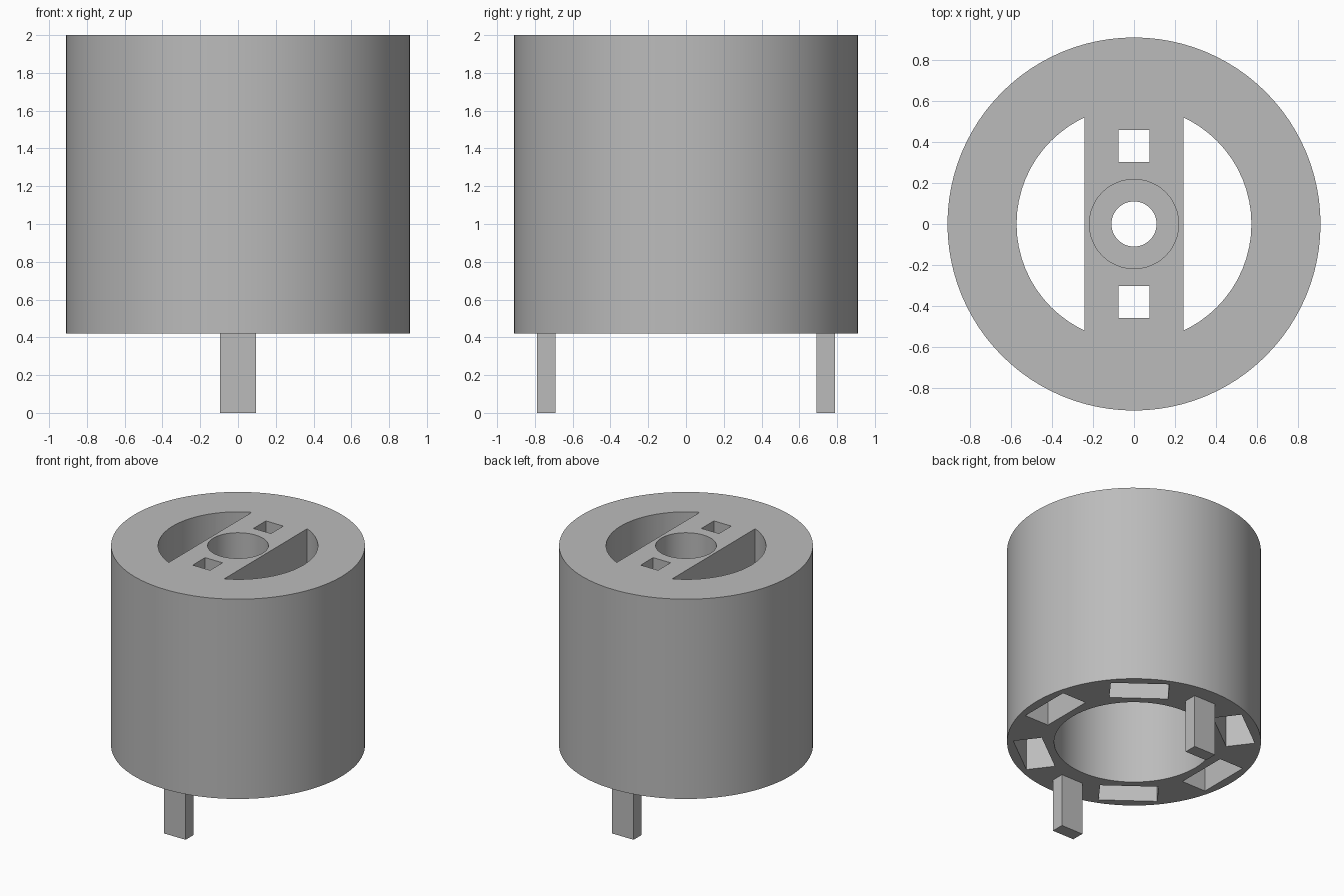
import bpy
from math import radians, sin, cos

cube = bpy.data.objects.get("Cube")
if cube:
    bpy.data.objects.remove(cube, do_unlink=True)

BOTTOM, TOP = 0.42, 2.0
BRIDGE_BOTTOM = 1.4

grey = bpy.data.materials.new("plain grey")
grey.use_nodes = True
grey.diffuse_color = (0.5, 0.5, 0.5, 1)
grey.node_tree.nodes["Principled BSDF"].inputs["Base Color"].default_value = (0.5, 0.5, 0.5, 1)


def finish(ob, name):
    ob.name = name
    ob.data.materials.append(grey)
    return ob


def cylinder(name, radius, z0, z1, sides=64):
    bpy.ops.mesh.primitive_cylinder_add(vertices=sides, radius=radius, depth=z1 - z0,
                                        location=(0, 0, (z0 + z1) / 2))
    return finish(bpy.context.object, name)


def box(name, x, y, size_x, size_y, z0, z1, turn=0):
    bpy.ops.mesh.primitive_cube_add(size=1, location=(x, y, (z0 + z1) / 2), rotation=(0, 0, turn))
    ob = bpy.context.object
    ob.scale = (size_x, size_y, z1 - z0)
    bpy.ops.object.transform_apply(location=False, rotation=False, scale=True)
    return finish(ob, name)


def cut(target, cutter):
    mod = target.modifiers.new("cut", 'BOOLEAN')
    mod.operation = 'DIFFERENCE'
    mod.solver = 'EXACT'
    mod.object = cutter
    bpy.context.view_layer.objects.active = target
    bpy.ops.object.modifier_apply(modifier=mod.name)
    bpy.data.objects.remove(cutter, do_unlink=True)


# Drum with a bore that leaves a bridge across the top
body = cylinder("drum_body", 0.91, BOTTOM, TOP, 96)
bore = cylinder("bore_cutter", 0.573, 0.2, 2.2)
cut(bore, box("bridge_space", 0, 0, 0.485, 2, BRIDGE_BOTTOM, 2.5))
cut(body, bore)

# Stepped centre hole and two square holes in the bridge
cut(body, cylinder("counterbore_cutter", 0.218, 1.6, 2.2, 48))
cut(body, cylinder("shaft_cutter", 0.11, 1.2, 1.8, 48))
for side in (-1, 1):
    cut(body, box("square_cutter", 0, side * 0.38, 0.152, 0.155, 1.2, 2.2))

# Six rectangular pockets in the underside of the wall
for angle in (0, 53, 127, 180, 233, 307):
    a = radians(angle)
    cut(body, box("pocket_cutter", 0.735 * cos(a), 0.735 * sin(a), 0.21, 0.42, 0.2, 0.95, a))

# Two flat legs
for side, name in ((-1, "front_leg"), (1, "back_leg")):
    box(name, 0, side * 0.74, 0.19, 0.1, 0, BOTTOM + 0.01)

bpy.ops.object.select_all(action='DESELECT')
body.select_set(True)
bpy.context.view_layer.objects.active = body
bpy.ops.object.shade_smooth_by_angle(angle=radians(30))
